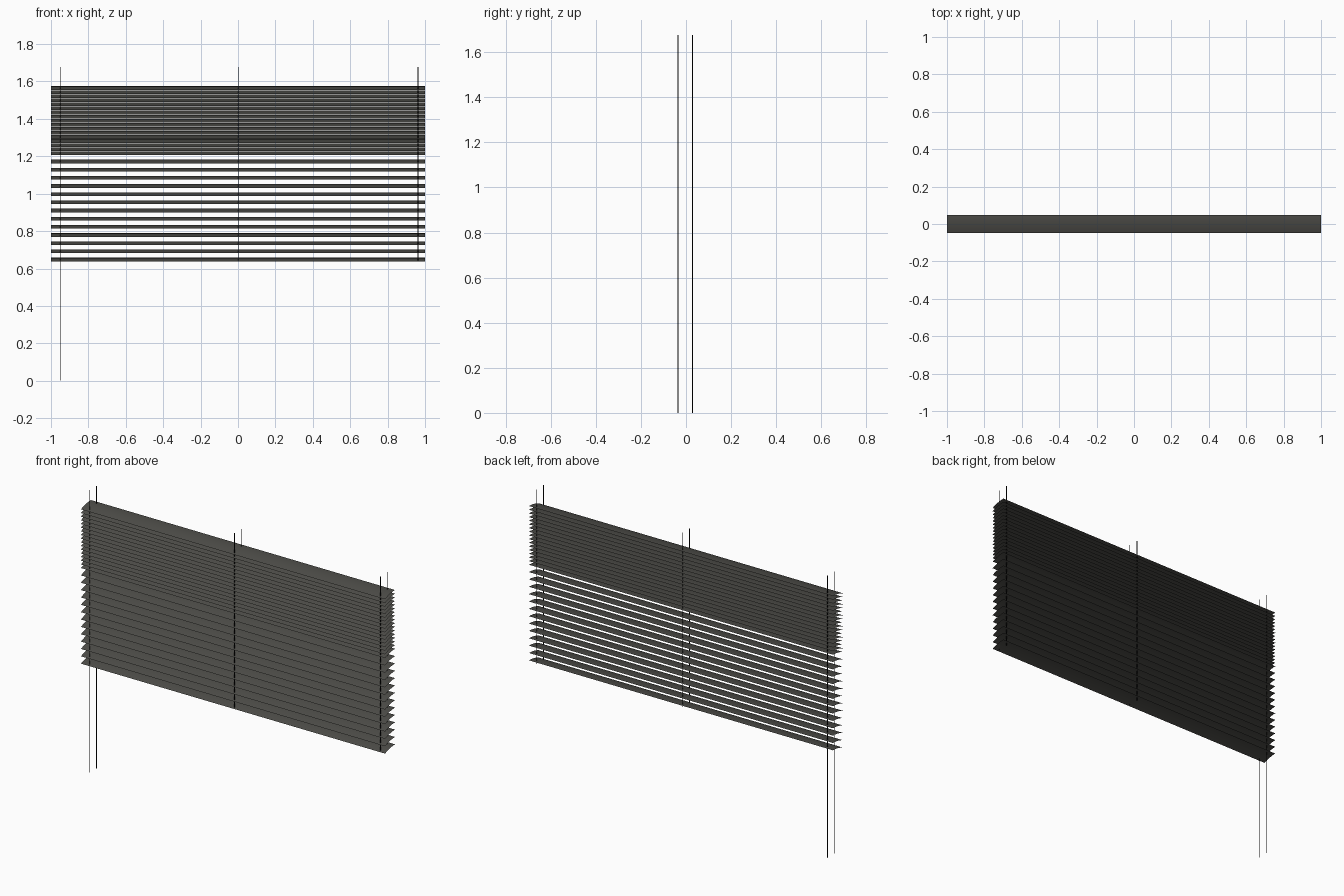
import bpy, bmesh, math

if "Cube" in bpy.data.objects:
    bpy.data.objects.remove(bpy.data.objects["Cube"])


def material(name, rgb):
    m = bpy.data.materials.new(name)
    m.diffuse_color = (*rgb, 1)
    m.use_nodes = True
    m.node_tree.nodes["Principled BSDF"].inputs["Base Color"].default_value = m.diffuse_color
    return m


slat_grey = material("slat_dark_grey", (0.073, 0.072, 0.064))
cord_black = material("cord_black", (0.004, 0.004, 0.004))


def finish(bm, name, mat):
    for f in bm.faces:
        f.smooth = True
    me = bpy.data.meshes.new(name)
    bm.to_mesh(me)
    bm.free()
    me.materials.append(mat)
    ob = bpy.data.objects.new(name, me)
    bpy.context.collection.objects.link(ob)
    return ob


HALF_DEPTH, RISE, CROWN, SEGS = 0.047, 0.0195, 0.005, 6


def slat(name, z):
    """Thin crowned sheet, front edge low and back edge high."""
    bm = bmesh.new()
    rows = []
    for i in range(SEGS + 1):
        t = -1 + 2 * i / SEGS
        h = z + t * RISE / 2 + CROWN * (1 - t * t)
        rows.append([bm.verts.new((x, t * HALF_DEPTH, h)) for x in (-1, 1)])
    for a, b in zip(rows, rows[1:]):
        bm.faces.new((a[0], a[1], b[1], b[0]))
    return finish(bm, name, slat_grey)


def cord(name, x, y, z0, z1, r=0.002, sides=6):
    """Open thin tube."""
    bm = bmesh.new()
    rings = [[bm.verts.new((x + r * math.cos(k * math.tau / sides),
                            y + r * math.sin(k * math.tau / sides), z))
              for k in range(sides)] for z in (z0, z1)]
    for k in range(sides):
        n = (k + 1) % sides
        bm.faces.new((rings[0][k], rings[0][n], rings[1][n], rings[1][k]))
    return finish(bm, name, cord_black)


# Lower slats, widely spaced
LOW, OPEN_STEP, OPEN_COUNT = 0.648, 0.0437, 14
for i in range(OPEN_COUNT):
    slat(f"open_slat_{i + 1}", LOW + i * OPEN_STEP)

# Upper slats, gathered closely
start = LOW + (OPEN_COUNT - 1) * OPEN_STEP
TOP, PACKED = 1.565, 16
for i in range(1, PACKED + 1):
    slat(f"gathered_slat_{i}", start + (TOP - start) * i / PACKED)

# Cords in front and back pairs; the left pair hangs to the ground
for side, x, bottom in (("left", -0.951, 0.0), ("middle", 0.002, 0.64), ("right", 0.962, 0.64)):
    cord(f"{side}_front_cord", x, -0.035, bottom, 1.677)
    cord(f"{side}_back_cord", x, 0.029, bottom, 1.677)
